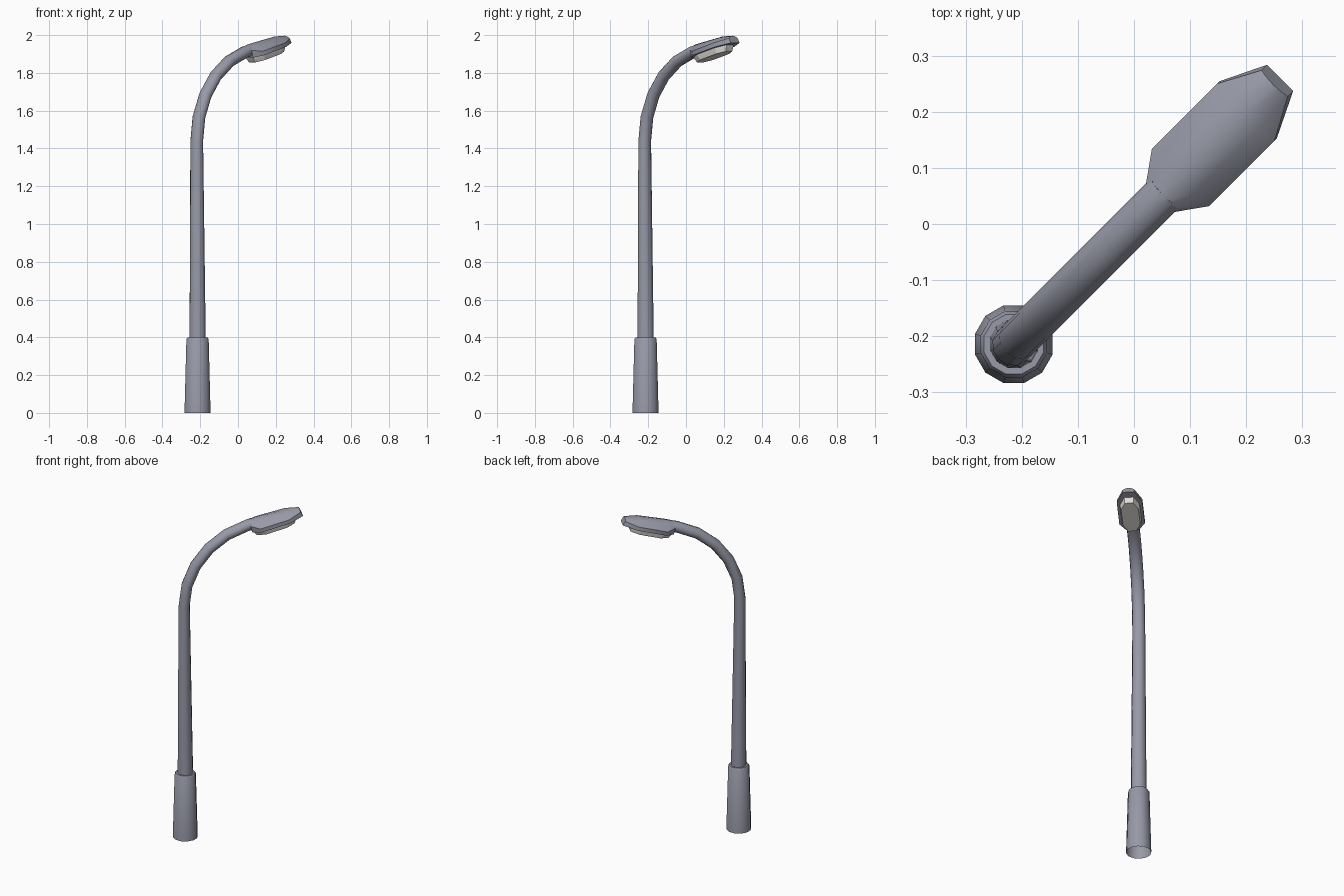
import bpy, bmesh
from math import sin, cos, pi, radians

if "Cube" in bpy.data.objects:
    bpy.data.objects.remove(bpy.data.objects["Cube"])

TURN = radians(45)      # the arm reaches out along the x = y diagonal
TILT = radians(15)      # pitch of the lamp head
SIDES = 12
STEEL = (0.31, 0.32, 0.385, 1)
GLASS = (0.75, 0.73, 0.68, 1)


def loft(name, rings, color, angle=40, open_start=False):
    """Skin closed rings of (s, w, z): s along the arm, w sideways."""
    bm = bmesh.new()
    c, k = cos(TURN), sin(TURN)
    rows = [[bm.verts.new((s * c - w * k, s * k + w * c, z)) for s, w, z in r] for r in rings]
    n = len(rows[0])
    for a, b in zip(rows, rows[1:]):
        for i in range(n):
            j = (i + 1) % n
            bm.faces.new((a[i], a[j], b[j], b[i]))
    if not open_start:
        bm.faces.new(rows[0][::-1])
    bm.faces.new(rows[-1])
    bmesh.ops.recalc_face_normals(bm, faces=bm.faces)
    me = bpy.data.meshes.new(name)
    bm.to_mesh(me)
    bm.free()
    ob = bpy.data.objects.new(name, me)
    bpy.context.collection.objects.link(ob)
    mat = bpy.data.materials.new(name)
    mat.diffuse_color = color
    mat.use_nodes = True
    mat.node_tree.nodes["Principled BSDF"].inputs["Base Color"].default_value = mat.diffuse_color
    me.materials.append(mat)
    bpy.ops.object.select_all(action='DESELECT')
    ob.select_set(True)
    bpy.context.view_layer.objects.active = ob
    bpy.ops.object.shade_smooth_by_angle(angle=radians(angle))
    return ob


def ring(s, z, rs, rw, lean=0.0):
    """Oval ring at (s, z), leaned forward about the sideways axis."""
    pts = []
    for i in range(SIDES):
        a = 2 * pi * i / SIDES
        pts.append((s + rs * cos(a) * cos(lean), rw * sin(a), z - rs * cos(a) * sin(lean)))
    return pts


# base sleeve, open underneath
FOOT = -0.303
loft("base_sleeve", [ring(FOOT, z, r, r) for z, r in
                     [(0, 0.0715), (0.39, 0.061), (0.4, 0.055)]], STEEL, open_start=True)

# tapered pole with curved arm
BEND_S, BEND_Z, BEND_R = -0.309, 1.44, 0.487
RS, RW = 0.032, 0.0365
pole = [ring(-0.302, 0.37, 0.0445, 0.0445)]
for i in range(6):
    t = radians(15 * i)
    pole.append(ring(BEND_S + BEND_R * (1 - cos(t)), BEND_Z + BEND_R * sin(t), RS, RW, t))
END_S = BEND_S + BEND_R * (1 - cos(radians(75)))
END_Z = BEND_Z + BEND_R * sin(radians(75))


def head_point(u, w, v):
    """Point in the tilted frame of the lamp head."""
    return (END_S + u * cos(TILT) - v * sin(TILT), w, END_Z + u * sin(TILT) + v * cos(TILT))


pole.append([head_point(0.03, y, -x) for x, y, _ in ring(0, 0, RS, RW)])
loft("pole_and_arm", pole, STEEL)

# lamp head: flat underside, upright rim, crowned top, slanted tip
BOTTOM = -0.035
head = []
for u, w, rim, crown, back in [(0.016, 0.036, 0.004, 0.033, 0), (0.064, 0.072, -0.012, 0.032, 0),
                               (0.235, 0.072, -0.012, 0.022, 0), (0.318, 0.033, -0.008, 0.006, 0.007)]:
    mid = rim + 0.75 * (crown - rim)
    section = [(0, -w, BOTTOM), (0, w, BOTTOM), (back, w, rim), (back, w * 0.5, mid),
               (back, 0, crown), (back, -w * 0.5, mid), (back, -w, rim)]
    head.append([head_point(u - b, y, v) for b, y, v in section])
loft("lamp_head", head, STEEL)

# lens: long octagon tapering below the head
LENS_U = 0.15


def octagon(half_len, half_wid, v):
    q = [(half_len, 0.48 * half_wid), (0.55 * half_len, half_wid)]
    half = q + [(-a, b) for a, b in reversed(q)]
    pts = half + [(a, -b) for a, b in reversed(half)]
    return [head_point(LENS_U + a, b, v) for a, b in pts]


loft("lamp_lens", [octagon(0.127, 0.056, -0.03), octagon(0.125, 0.055, -0.042),
                   octagon(0.112, 0.049, -0.067)], GLASS, 25)
